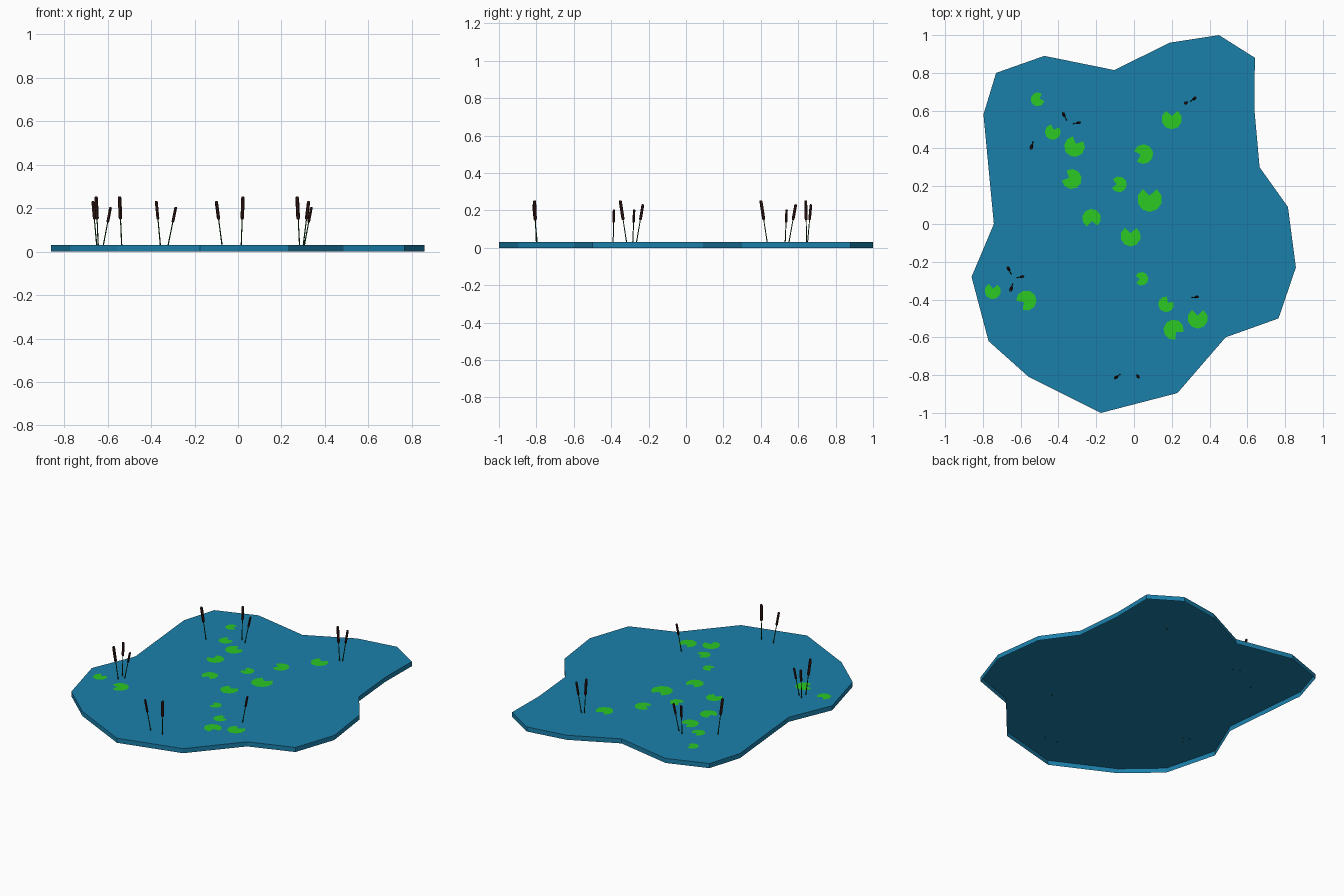
import bpy, bmesh
from math import cos, sin, radians
from mathutils import Vector

if "Cube" in bpy.data.objects:
    bpy.data.objects.remove(bpy.data.objects["Cube"])

WATER_Z = 0.03


def material(name, rgb):
    m = bpy.data.materials.new(name)
    m.diffuse_color = (*rgb, 1)
    m.use_nodes = True
    m.node_tree.nodes["Principled BSDF"].inputs["Base Color"].default_value = m.diffuse_color
    return m


water_mat = material("water_blue", (0.011, 0.216, 0.407))
pad_mat = material("pad_green", (0.025, 0.578, 0.017))
stem_mat = material("stem_green", (0.006, 0.06, 0.008))
head_mat = material("head_brown", (0.035, 0.010, 0.008))


def make_object(name, bm, mat):
    me = bpy.data.meshes.new(name)
    bm.to_mesh(me)
    bm.free()
    me.materials.append(mat)
    ob = bpy.data.objects.new(name, me)
    bpy.context.collection.objects.link(ob)
    return ob


# Pond: flat water surface with a short skirt, open underneath
outline = [(-0.73, 0.80), (-0.475, 0.89), (-0.105, 0.815), (0.19, 0.96),
           (0.45, 1.0), (0.64, 0.88), (0.637, 0.61), (0.665, 0.30),
           (0.815, 0.09), (0.857, -0.23), (0.765, -0.50), (0.485, -0.60),
           (0.23, -0.895), (-0.175, -1.0), (-0.557, -0.81), (-0.77, -0.62),
           (-0.86, -0.28), (-0.742, 0.0), (-0.797, 0.58)]
bm = bmesh.new()
top = [bm.verts.new((x, y, WATER_Z)) for x, y in reversed(outline)]
low = [bm.verts.new((v.co.x, v.co.y, 0)) for v in top]
bm.faces.new(top)
n = len(top)
for i in range(n):
    j = (i + 1) % n
    bm.faces.new((top[i], low[i], low[j], top[j]))
make_object("pond_water", bm, water_mat)

# Lily pads: x, y, radius, notch direction in degrees
pads = [(-0.51, 0.66, 0.037, 20), (-0.43, 0.487, 0.042, 70),
        (-0.315, 0.41, 0.055, 65), (-0.33, 0.238, 0.053, 155),
        (-0.225, 0.03, 0.05, 275), (-0.018, -0.065, 0.054, 90),
        (-0.08, 0.21, 0.042, 175), (0.083, 0.13, 0.066, 90),
        (0.05, 0.37, 0.052, 195), (0.2, 0.555, 0.054, 90),
        (0.04, -0.29, 0.036, 185), (0.17, -0.425, 0.042, 50),
        (0.337, -0.5, 0.054, 90), (0.21, -0.56, 0.054, 315),
        (-0.748, -0.355, 0.043, 85), (-0.57, -0.405, 0.054, 215)]
for k, (x, y, r, notch) in enumerate(pads):
    bm = bmesh.new()
    hub = bm.verts.new((x + 0.3 * r * cos(radians(notch)),
                        y + 0.3 * r * sin(radians(notch)), WATER_Z + 0.002))
    rim = []
    for i in range(9):
        a = radians(notch + 34 + i * 292 / 8)
        rim.append(bm.verts.new((x + r * cos(a), y + r * sin(a), WATER_Z + 0.002)))
    for a, b in zip(rim, rim[1:]):
        bm.faces.new((hub, a, b))
    make_object(f"lily_pad_{k + 1}", bm, pad_mat)


def tube(name, start, end, rings, sides, mat):
    """Faceted tube along a line; rings are (fraction, radius)."""
    axis = end - start
    rot = axis.to_track_quat('Z', 'Y')
    bm = bmesh.new()
    loops = []
    for t, r in rings:
        loops.append([bm.verts.new(start + axis * t + rot @ Vector(
            (r * cos(radians(360 * i / sides)), r * sin(radians(360 * i / sides)), 0)))
            for i in range(sides)])
    for a, b in zip(loops, loops[1:]):
        for i in range(sides):
            j = (i + 1) % sides
            bm.faces.new((a[i], a[j], b[j], b[i]))
    bm.faces.new(loops[0][::-1])
    bm.faces.new(loops[-1])
    make_object(name, bm, mat)


# Cattails: base x, y, tip x, y, tip height
sizes = {0.253: (0.105, 0.0085), 0.232: (0.085, 0.0075), 0.205: (0.072, 0.0065)}
cattails = [(-0.357, 0.55, -0.376, 0.587, 0.232), (-0.322, 0.53, -0.286, 0.538, 0.205),
            (-0.535, 0.435, -0.545, 0.40, 0.253), (0.283, 0.645, 0.272, 0.64, 0.253),
            (0.30, 0.65, 0.325, 0.668, 0.232), (0.305, -0.39, 0.338, -0.385, 0.205),
            (-0.65, -0.265, -0.668, -0.23, 0.232), (-0.62, -0.285, -0.586, -0.277, 0.205),
            (-0.643, -0.317, -0.653, -0.352, 0.253), (-0.073, -0.795, -0.1, -0.816, 0.232),
            (0.015, -0.80, 0.023, -0.81, 0.253)]
for k, (bx, by, tx, ty, h) in enumerate(cattails):
    length, r = sizes[h]
    base, tip = Vector((bx, by, WATER_Z - 0.004)), Vector((tx, ty, h))
    neck = tip + (base - tip).normalized() * length
    tube(f"cattail_stem_{k + 1}", base, neck, [(0, 0.003), (1, 0.0025)], 5, stem_mat)
    tube(f"cattail_head_{k + 1}", neck, tip,
         [(0, r * 0.7), (0.06, r), (0.94, r), (1, r * 0.7)], 6, head_mat)
